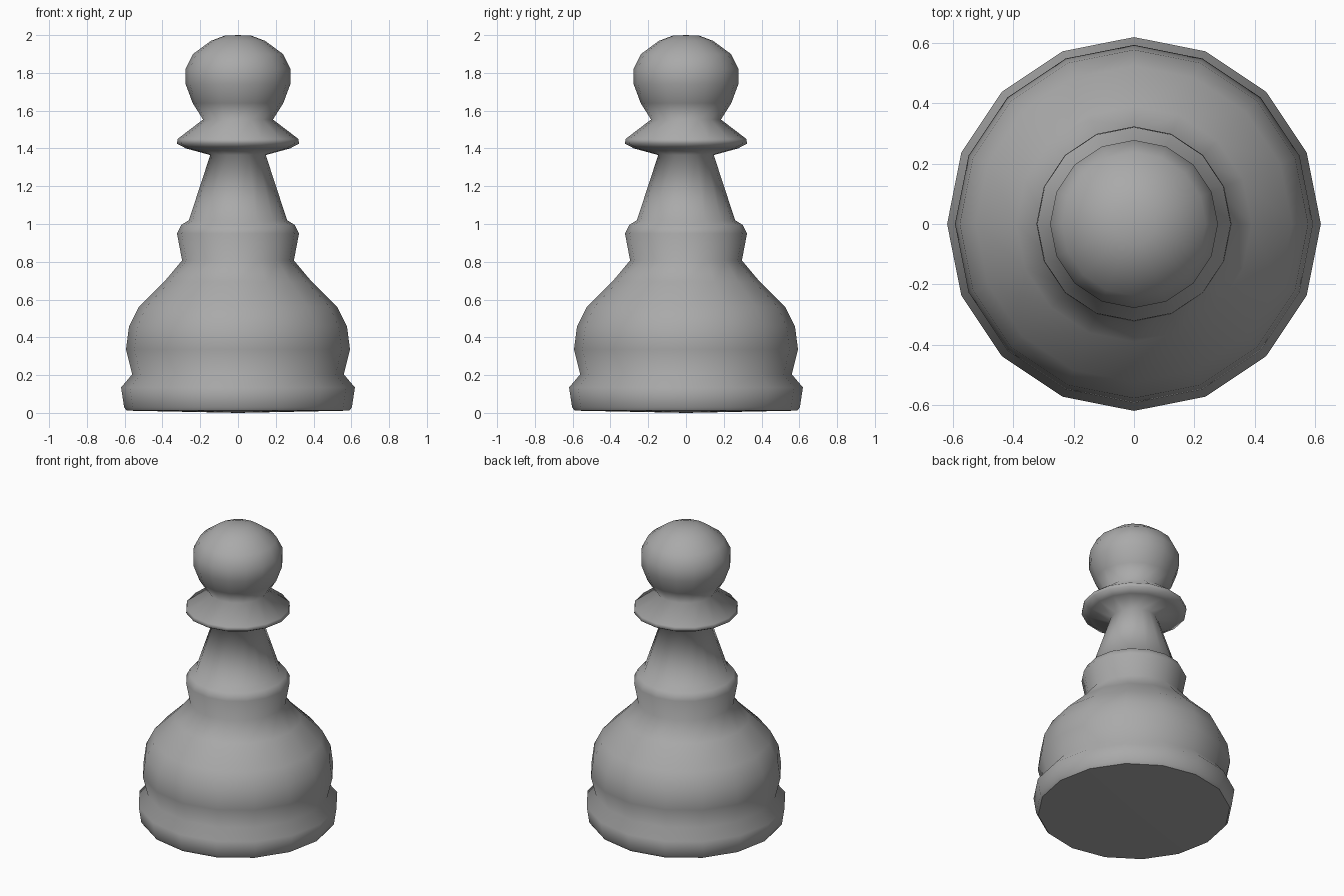
import bpy, bmesh, math

cube = bpy.data.objects.get("Cube")
if cube:
    bpy.data.objects.remove(cube, do_unlink=True)

SIDES = 16

# Single plain material
grey = bpy.data.materials.new("mid grey")
grey.use_nodes = True
colour = (0.4, 0.4, 0.4, 1)
grey.diffuse_color = colour
grey.node_tree.nodes["Principled BSDF"].inputs["Base Color"].default_value = colour

# Turned outline as (radius, height), from foot to crown
foot = [(0.59, 0.012), (0.603, 0.03), (0.619, 0.135), (0.56, 0.204)]
belly = [(0.593, 0.336), (0.577, 0.458), (0.524, 0.563), (0.39, 0.695), (0.296, 0.807)]
shoulder = [(0.323, 0.95), (0.30, 0.995), (0.26, 1.02)]
collar = [(0.147, 1.365), (0.275, 1.40), (0.323, 1.425), (0.32, 1.45), (0.185, 1.553)]
head = [(0.24, 1.64), (0.277, 1.74), (0.278, 1.82), (0.238, 1.90), (0.143, 1.97), (0.07, 1.997)]


def turned_solid(name, outline, bottom_z, top_z):
    bm = bmesh.new()
    rings = []
    for r, z in outline:
        rings.append([bm.verts.new((r * math.cos(math.tau * i / SIDES),
                                    r * math.sin(math.tau * i / SIDES), z))
                      for i in range(SIDES)])
    for low, high in zip(rings, rings[1:]):
        for i in range(SIDES):
            j = (i + 1) % SIDES
            bm.faces.new((low[i], low[j], high[j], high[i])).smooth = True
    # Crown fan and underside fan
    crown = bm.verts.new((0, 0, top_z))
    under = bm.verts.new((0, 0, bottom_z))
    for i in range(SIDES):
        j = (i + 1) % SIDES
        bm.faces.new((rings[-1][i], rings[-1][j], crown)).smooth = True
        bm.faces.new((rings[0][j], rings[0][i], under)).smooth = True
        bm.edges.get((rings[0][i], rings[0][j])).smooth = False
    mesh = bpy.data.meshes.new(name)
    bm.to_mesh(mesh)
    bm.free()
    mesh.materials.append(grey)
    obj = bpy.data.objects.new(name, mesh)
    bpy.context.collection.objects.link(obj)
    return obj


turned_solid("pawn", foot + belly + shoulder + collar + head, 0.0, 2.0)
